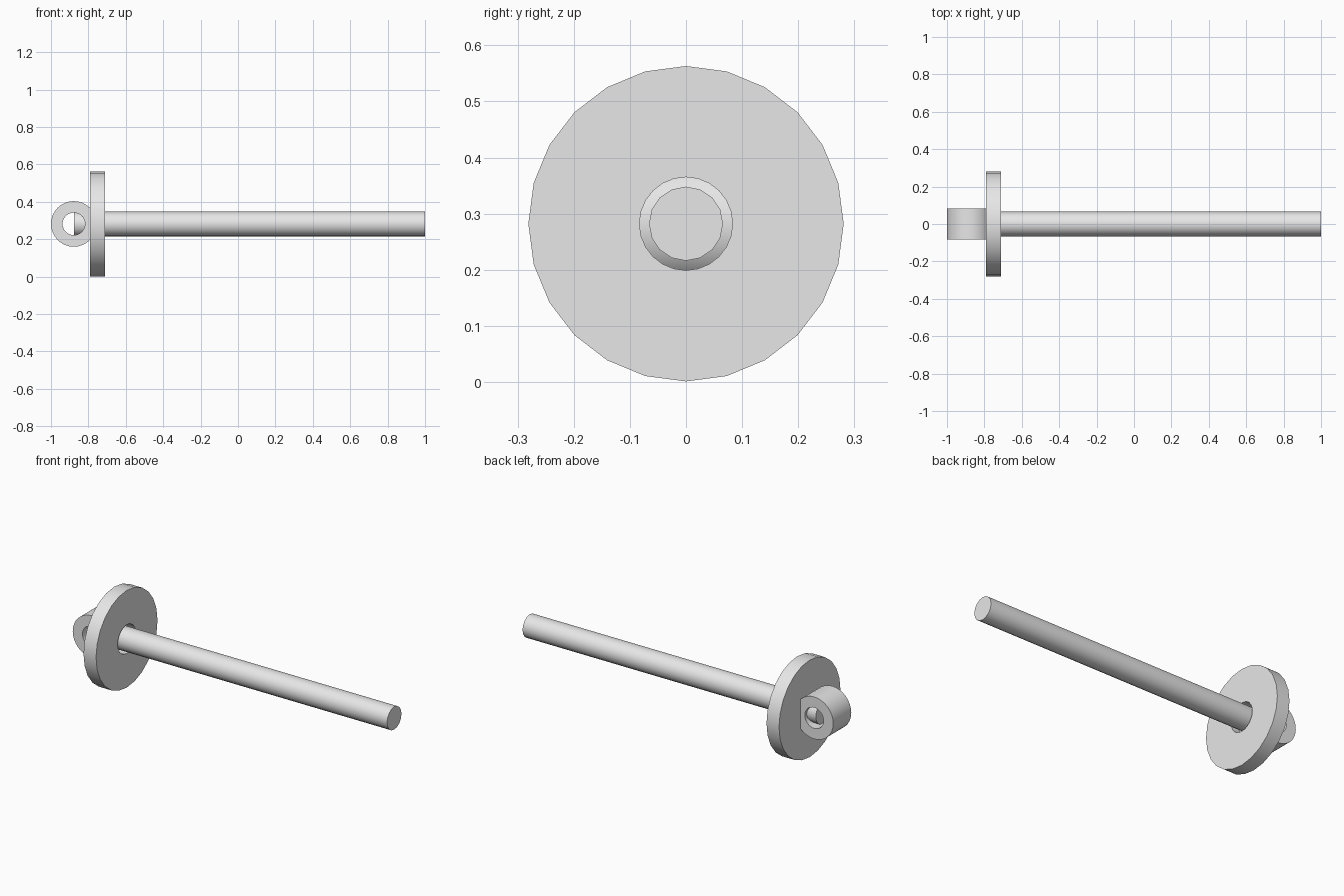
import bpy
import bmesh
from math import radians, tau
from mathutils import Matrix, Vector

if "Cube" in bpy.data.objects:
    bpy.data.objects.remove(bpy.data.objects["Cube"], do_unlink=True)

AXIS_Z = 0.282  # height of the shared centre line

steel = bpy.data.materials.new("light grey metal")
steel.use_nodes = True
GREY = (0.8, 0.8, 0.8, 1.0)
steel.diffuse_color = GREY
steel.node_tree.nodes["Principled BSDF"].inputs["Base Color"].default_value = GREY


def finish(name, bm, rotation, x):
    """Place a part built along z and shade it smooth with sharp edges."""
    bmesh.ops.remove_doubles(bm, verts=bm.verts, dist=1e-5)
    bmesh.ops.recalc_face_normals(bm, faces=bm.faces)
    bmesh.ops.transform(bm, matrix=Matrix.Translation((x, 0, AXIS_Z)) @ rotation, verts=bm.verts)
    mesh = bpy.data.meshes.new(name)
    bm.to_mesh(mesh)
    bm.free()
    mesh.materials.append(steel)
    obj = bpy.data.objects.new(name, mesh)
    bpy.context.collection.objects.link(obj)
    bpy.ops.object.select_all(action="DESELECT")
    obj.select_set(True)
    bpy.context.view_layer.objects.active = obj
    bpy.ops.object.shade_smooth_by_angle(angle=radians(30))


def ring(name, inner, outer, width, sides, rotation, x):
    """Spin a rectangular section into a ring."""
    bm = bmesh.new()
    h = width / 2
    section = [(inner, -h), (outer, -h), (outer, h), (inner, h)]
    verts = [bm.verts.new((r, 0, z)) for r, z in section]
    edges = [bm.edges.new((verts[i - 1], verts[i])) for i in range(4)]
    bmesh.ops.spin(bm, geom=verts + edges, cent=(0, 0, 0), axis=Vector((0, 0, 1)),
                   angle=tau, steps=sides)
    finish(name, bm, rotation, x)


ALONG_X = Matrix.Rotation(radians(90), 4, "Y")
ALONG_Y = Matrix.Rotation(radians(90), 4, "X")

# Eye at the end, collar disc with a clearance hole
ring("eye_ring", 0.06, 0.122, 0.165, 32, ALONG_Y, -0.878)
ring("collar_disc", 0.083, 0.281, 0.08, 24, ALONG_X, -0.752)

# Rod running from the middle of the eye to the far tip
start, end = -0.877, 1.0
bm = bmesh.new()
bmesh.ops.create_cone(bm, cap_ends=True, segments=16, radius1=0.066, radius2=0.066,
                      depth=end - start)
finish("rod", bm, ALONG_X, (start + end) / 2)
